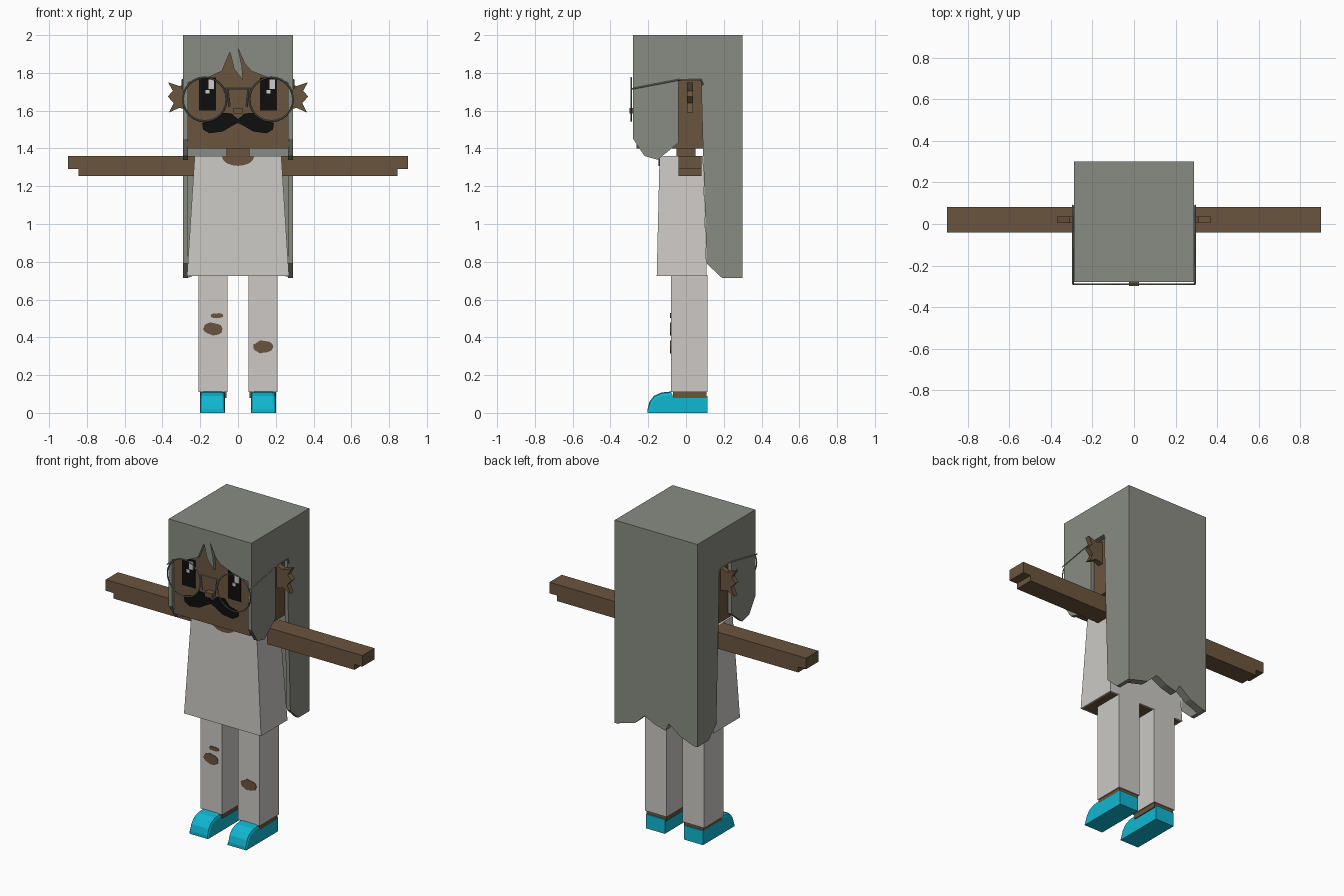
import bpy, bmesh, math, random
from mathutils import Vector

random.seed(4)
default_cube = bpy.data.objects.get("Cube")
if default_cube:
    bpy.data.objects.remove(default_cube, do_unlink=True)


def make_material(name, red, green, blue):
    """Flat material from display values, converted to linear."""
    linear = [((c / 255 + 0.055) / 1.055) ** 2.4 for c in (red, green, blue)] + [1]
    mat = bpy.data.materials.new(name)
    mat.use_nodes = True
    mat.diffuse_color = linear
    mat.node_tree.nodes["Principled BSDF"].inputs["Base Color"].default_value = linear
    return mat


hair = make_material("hair grey", 137, 140, 130)
skin = make_material("brown skin", 107, 85, 62)
cloth = make_material("off white cloth", 204, 201, 197)
cyan = make_material("cyan shoe", 16, 184, 210)
black = make_material("black", 14, 14, 14)
white = make_material("eye highlight", 205, 205, 205)


def add_mesh(name, bm, *mats):
    bmesh.ops.recalc_face_normals(bm, faces=bm.faces[:])
    mesh = bpy.data.meshes.new(name)
    bm.to_mesh(mesh)
    bm.free()
    for mat in mats:
        mesh.materials.append(mat)
    obj = bpy.data.objects.new(name, mesh)
    bpy.context.collection.objects.link(obj)
    return obj


def prism_bm(points, axis, low, high):
    """Extrude a 2D outline along an axis, from low to high."""
    place = {"x": lambda a, b: (low, a, b),
             "y": lambda a, b: (a, low, b),
             "z": lambda a, b: (a, b, low)}[axis]
    step = Vector([(high - low) * (axis == k) for k in "xyz"])
    bm = bmesh.new()
    face = bm.faces.new([bm.verts.new(place(a, b)) for a, b in points])
    out = bmesh.ops.extrude_face_region(bm, geom=[face], use_keep_orig=True)
    verts = [g for g in out["geom"] if isinstance(g, bmesh.types.BMVert)]
    bmesh.ops.translate(bm, verts=verts, vec=step)
    return bm


def prism(name, points, axis, low, high, mat):
    return add_mesh(name, prism_bm(points, axis, low, high), mat)


def box(name, x, y, z, mat):
    outline = [(x[0], y[0]), (x[1], y[0]), (x[1], y[1]), (x[0], y[1])]
    return prism(name, outline, "z", z[0], z[1], mat)


def wire(name, points, closed, mat, radius=0.004):
    curve = bpy.data.curves.new(name + "_path", "CURVE")
    curve.dimensions = "3D"
    curve.bevel_depth = radius
    curve.bevel_resolution = 0
    spline = curve.splines.new("POLY")
    spline.points.add(len(points) - 1)
    for target, p in zip(spline.points, points):
        target.co = (*p, 1)
    spline.use_cyclic_u = closed
    helper = bpy.data.objects.new(name + "_path", curve)
    mesh = bpy.data.meshes.new_from_object(helper)
    bpy.data.objects.remove(helper)
    mesh.materials.clear()
    mesh.materials.append(mat)
    bpy.context.collection.objects.link(bpy.data.objects.new(name, mesh))


def torn_patch(name, x, z, width, height):
    """Ragged hole in the trouser front."""
    points = []
    for i in range(20):
        a = math.tau * i / 20
        r = random.uniform(0.88, 1.08)
        points.append((x + width * r * math.cos(a), z + height * r * math.sin(a)))
    prism(name, points, "y", -0.084, -0.078, skin)


# Head and neck
FACE = -0.262
box("head", (-0.268, 0.268), (FACE, 0.25), (1.4, 1.97), skin)
box("neck", (-0.06, 0.06), (-0.05, 0.05), (1.34, 1.41), skin)
box("nose", (-0.025, 0.025), (-0.298, FACE), (1.585, 1.615), skin)

# Hair: top, jagged fringe, long back and side panels
box("hair_top", (-0.265, 0.265), (-0.25, 0.27), (1.95, 2), hair)
fringe = [(-0.265, 2), (-0.265, 1.75), (-0.16, 1.775), (-0.085, 1.81), (-0.043, 1.91),
          (-0.02, 1.82), (0.027, 1.76), (0.02, 1.84), (0, 1.93), (0.035, 1.85),
          (0.07, 1.81), (0.16, 1.775), (0.265, 1.75), (0.265, 2)]
prism("hair_fringe", fringe, "y", -0.28, -0.25, hair)
hem = [(-0.265, 0.715), (-0.17, 0.75), (-0.09, 0.81), (-0.065, 0.76),
       (0.01, 0.78), (0.08, 0.815), (0.15, 0.75), (0.265, 0.72)]
prism("hair_back", [(-0.265, 2)] + hem + [(0.265, 2)], "y", 0.25, 0.30, hair)
side = [(-0.28, 2), (-0.28, 1.45), (-0.22, 1.36), (-0.15, 1.34), (-0.04, 1.43),
        (-0.04, 1.76), (0.08, 1.76), (0.09, 1.4), (0.11, 0.79), (0.19, 0.715),
        (0.30, 0.715), (0.30, 2)]
ear = [(0.26, 1.75), (0.31, 1.73), (0.37, 1.75), (0.345, 1.705), (0.372, 1.675),
       (0.34, 1.64), (0.365, 1.59), (0.31, 1.615), (0.26, 1.6)]
for s, label in ((1, "left"), (-1, "right")):
    prism(label + "_hair_side", side, "x", s * 0.265, s * 0.29, hair)
    prism(label + "_ear", [(s * x, z) for x, z in ear], "y", 0.005, 0.037, skin)

# Eyes with highlights on the same side of each
for s, label in ((1, "left"), (-1, "right")):
    c = s * 0.161
    box(label + "_eye", (c - 0.045, c + 0.045), (FACE - 0.005, FACE), (1.6, 1.775), black)
    box(label + "_eye_glint", (c + 0.005, c + 0.035), (FACE - 0.008, FACE), (1.715, 1.765), white)
    box(label + "_eye_spark", (c - 0.01, c + 0.01), (FACE - 0.008, FACE), (1.69, 1.71), white)

# Moustache
half = [(0, 1.555), (0.035, 1.585), (0.09, 1.59), (0.125, 1.55), (0.165, 1.54),
        (0.19, 1.535), (0.185, 1.5), (0.15, 1.48), (0.08, 1.49), (0.03, 1.52), (0, 1.535)]
mirrored = [(-x, z) for x, z in half[-2:0:-1]]
prism("moustache", half + mirrored, "y", FACE - 0.009, FACE, black)

# Wire glasses
LENS = -0.291
for s, label in ((1, "left"), (-1, "right")):
    ring = []
    for i in range(24):
        a = math.tau * i / 24
        ring.append((s * 0.176 + 0.116 * math.cos(a), LENS, 1.66 + 0.116 * math.sin(a)))
    wire(label + "_lens_rim", ring, True, hair)
    arm_path = [(-0.291, 1.715), (-0.03, 1.765), (0.08, 1.765), (0.09, 1.735)]
    wire(label + "_glasses_arm", [(s * 0.294, y, z) for y, z in arm_path], False, hair)
    wire(label + "_nose_pad", [(s * 0.055, LENS, 1.71), (s * 0.045, LENS, 1.62)], False, hair)
wire("glasses_bridge", [(-0.07, LENS, 1.715), (0.07, LENS, 1.715)], False, hair)

# Flared shirt, open at the bottom with the body inside
bm = prism_bm([(-0.27, -0.155), (0.27, -0.155), (0.27, 0.11), (-0.27, 0.11)], "z", 0.725, 1.36)
for v in bm.verts:
    if v.co.z > 1:
        v.co.x *= 0.85
        v.co.y = -0.14 if v.co.y < 0 else 0.09
bmesh.ops.recalc_face_normals(bm, faces=bm.faces[:])
bottom = [f for f in bm.faces if f.normal.z < -0.9]
bmesh.ops.inset_region(bm, faces=bottom, thickness=0.012)
bottom[0].material_index = 1
add_mesh("shirt", bm, cloth, skin)
neckline = [(0.085 * math.cos(a), 1.358 - 0.05 * math.sin(a))
            for a in (math.pi * i / 12 for i in range(13))]
prism("neckline", neckline, "y", -0.146, -0.138, skin)

# Arms, legs and shoes
arm = [(0.2, 1.36), (0.9, 1.36), (0.9, 1.29), (0.845, 1.29), (0.845, 1.255), (0.2, 1.255)]
shoe = [(0.115, 0), (0.115, 0.09), (-0.07, 0.09), (-0.08, 0.113), (-0.13, 0.108),
        (-0.17, 0.09), (-0.193, 0.06), (-0.203, 0.02), (-0.203, 0)]
for s, label in ((1, "left"), (-1, "right")):
    prism(label + "_arm", [(s * x, z) for x, z in arm], "y", -0.04, 0.083, skin)
    box(label + "_trouser_leg", sorted((s * 0.055, s * 0.208)), (-0.08, 0.115), (0.11, 0.73), cloth)
    box(label + "_ankle", sorted((s * 0.062, s * 0.2)), (-0.07, 0.108), (0.08, 0.112), skin)
    bm = prism_bm(shoe, "x", s * 0.068, s * 0.2)
    rim = []
    for e in bm.edges:
        a, b = e.verts
        if abs(a.co.x - b.co.x) < 0.001 and max(a.co.y, b.co.y) < -0.075 and a.co.z + b.co.z > 0.03:
            rim.append(e)
    bmesh.ops.bevel(bm, geom=rim, offset=0.018, segments=2, affect="EDGES", profile=0.5)
    add_mesh(label + "_shoe", bm, cyan)

# Torn knees
torn_patch("right_knee_hole", -0.132, 0.445, 0.054, 0.033)
torn_patch("right_thigh_hole", -0.112, 0.515, 0.035, 0.013)
torn_patch("left_knee_hole", 0.133, 0.35, 0.055, 0.034)
